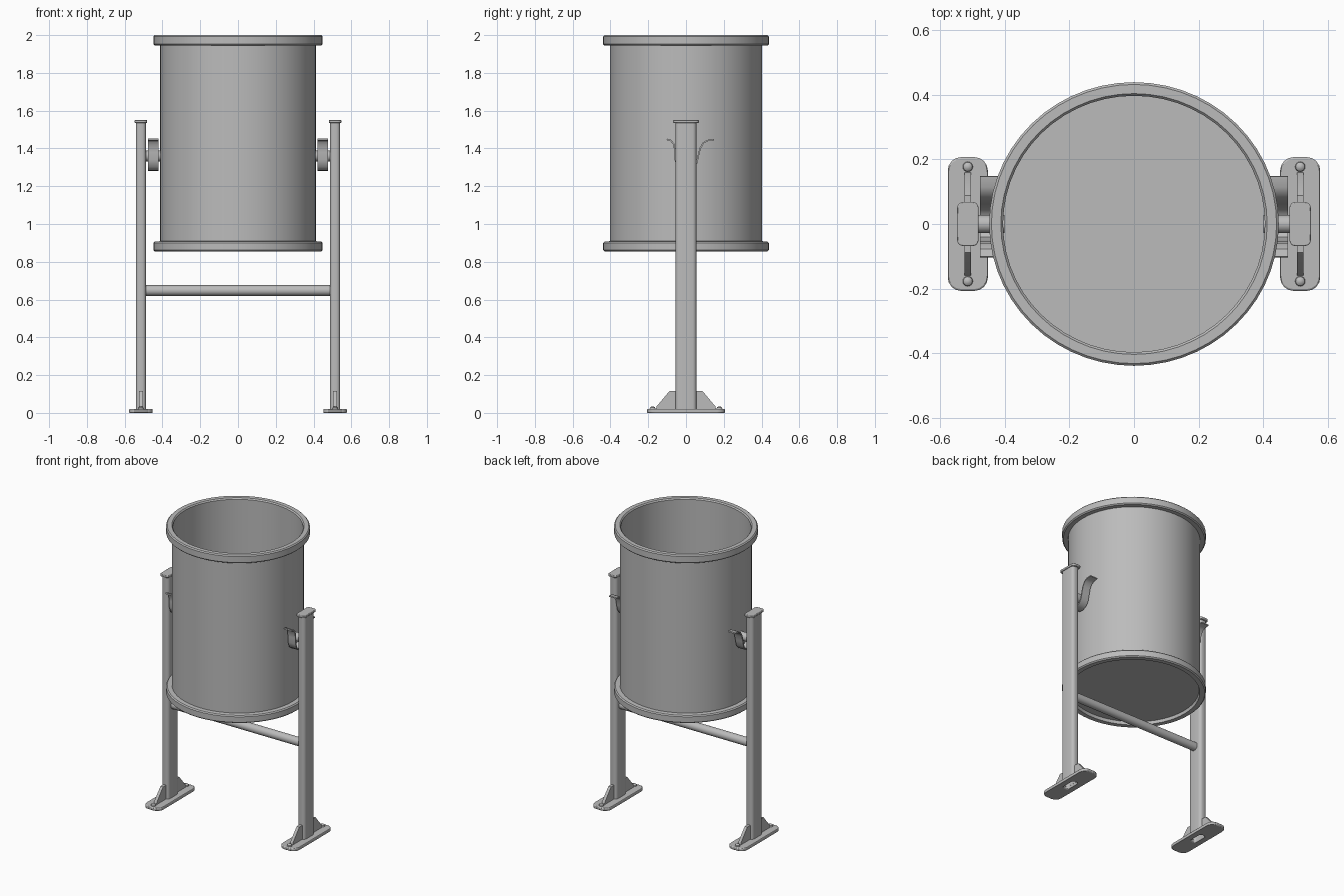
import bpy, bmesh, math
from mathutils import Matrix

if "Cube" in bpy.data.objects:
    bpy.data.objects.remove(bpy.data.objects["Cube"], do_unlink=True)

GREY = (0.5, 0.5, 0.5, 1.0)
steel = bpy.data.materials.new("grey_steel")
steel.use_nodes = True
steel.diffuse_color = GREY
steel.node_tree.nodes["Principled BSDF"].inputs["Base Color"].default_value = GREY

POST_X = 0.514
AXLE_Z = 1.36


def finish(bm, name, bevel=0.0):
    """Turn a bmesh into a shaded object with the steel material."""
    bmesh.ops.recalc_face_normals(bm, faces=bm.faces)
    mesh = bpy.data.meshes.new(name)
    bm.to_mesh(mesh)
    bm.free()
    mesh.materials.append(steel)
    mesh.shade_smooth()
    mesh.set_sharp_from_angle(angle=math.radians(35))
    obj = bpy.data.objects.new(name, mesh)
    bpy.context.collection.objects.link(obj)
    if bevel:
        mod = obj.modifiers.new("edge_bevel", "BEVEL")
        mod.width = bevel
        mod.segments = 2
        mod.limit_method = "ANGLE"
        mod.angle_limit = math.radians(50)
    return obj


def rounded_rect(hx, hy, r, steps=4):
    """Outline of a rounded rectangle centred on the origin."""
    pts = []
    for i, (sx, sy) in enumerate([(1, 1), (-1, 1), (-1, -1), (1, -1)]):
        for k in range(steps + 1):
            a = math.pi / 2 * (i + k / steps)
            pts.append((sx * (hx - r) + r * math.cos(a), sy * (hy - r) + r * math.sin(a)))
    return pts


def tube(name, outer, inner, x, z0, z1, bevel=0.0):
    """Upright hollow prism between two outlines of equal length."""
    bm = bmesh.new()
    rings = [[bm.verts.new((x + px, py, z)) for px, py in loop]
             for loop, z in ((outer, z0), (outer, z1), (inner, z1), (inner, z0))]
    n = len(outer)
    for a in range(4):
        lo, hi = rings[a], rings[(a + 1) % 4]
        for i in range(n):
            j = (i + 1) % n
            bm.faces.new((lo[i], lo[j], hi[j], hi[i]))
    return finish(bm, name, bevel)


def prism(name, outline, place, depth, bevel=0.0):
    """Solid made by pushing an outline, placed by a function, along depth."""
    bm = bmesh.new()
    face = bm.faces.new([bm.verts.new(place(a, b)) for a, b in outline])
    ext = bmesh.ops.extrude_face_region(bm, geom=[face])
    verts = [v for v in ext["geom"] if isinstance(v, bmesh.types.BMVert)]
    bmesh.ops.translate(bm, verts=verts, vec=depth)
    return finish(bm, name, bevel)


def rod(name, x0, x1, z, r):
    """Round bar lying along x."""
    bm = bmesh.new()
    mat = Matrix.Translation(((x0 + x1) / 2, 0, z)) @ Matrix.Rotation(math.pi / 2, 4, "Y")
    bmesh.ops.create_cone(bm, cap_ends=True, segments=24, radius1=r, radius2=r,
                          depth=abs(x1 - x0), matrix=mat)
    return finish(bm, name)


def revolve(name, profile, segments, stretch_y=1.0, at=(0, 0, 0)):
    """Spin an (r, z) profile around z."""
    bm = bmesh.new()
    verts = [bm.verts.new((r, 0, z)) for r, z in profile]
    edges = [bm.edges.new(pair) for pair in zip(verts, verts[1:])]
    bmesh.ops.spin(bm, geom=verts + edges, axis=(0, 0, 1), cent=(0, 0, 0),
                   angle=math.tau, steps=segments, use_merge=False)
    bmesh.ops.remove_doubles(bm, verts=bm.verts, dist=0.0002)
    bmesh.ops.scale(bm, vec=(1, stretch_y, 1), verts=bm.verts)
    bmesh.ops.translate(bm, vec=at, verts=bm.verts)
    return finish(bm, name)


# Open drum with a rolled rim at both ends and a recessed floor
revolve("drum", [
    (0, 0.875), (0.405, 0.875), (0.41, 0.855), (0.441, 0.855), (0.448, 0.862),
    (0.448, 0.9), (0.441, 0.907), (0.412, 0.909), (0.412, 1.945), (0.441, 1.945),
    (0.448, 1.952), (0.448, 1.993), (0.441, 2.0), (0.412, 2.0), (0.405, 1.992),
    (0.405, 0.89), (0, 0.89)], 56, stretch_y=0.979)

# Bar joining the two posts
rod("crossbar", -0.49, 0.49, 0.648, 0.028)

# Hook centre line, as (y, z)
HOOK = [(-0.102, 1.448), (-0.08, 1.442), (-0.063, 1.42), (-0.058, 1.38), (-0.057, 1.34),
        (-0.044, 1.304), (-0.02, 1.287), (0.008, 1.285), (0.036, 1.296), (0.056, 1.322),
        (0.065, 1.36), (0.075, 1.4), (0.092, 1.43), (0.115, 1.442), (0.148, 1.446)]


def strip(path, t):
    """Closed outline of a thin band following a path."""
    left, right = [], []
    for i, (a, b) in enumerate(path):
        p, q = path[max(i - 1, 0)], path[min(i + 1, len(path) - 1)]
        dx, dy = q[0] - p[0], q[1] - p[1]
        n = math.hypot(dx, dy) * 2 / t
        left.append((a - dy / n, b + dx / n))
        right.append((a + dy / n, b - dx / n))
    return left + right[::-1]


GUSSET = [(0.05, 0.018), (0.16, 0.018), (0.155, 0.035), (0.088, 0.115), (0.05, 0.115)]
BOLT = [(0, 0.0345), (0.008, 0.033), (0.014, 0.028), (0.016, 0.018), (0, 0.018)]

for side, s in (("left", 1), ("right", -1)):
    x = s * POST_X
    bore = rounded_rect(0.021, 0.05, 0.015)

    # Hollow post, its cap and the foot plate
    tube(side + "_post", rounded_rect(0.027, 0.055, 0.02), bore, x, 0.018, 1.54)
    prism(side + "_post_cap", rounded_rect(0.033, 0.068, 0.018),
          lambda a, b: (x + a, b, 1.535), (0, 0, 0.015), 0.003)
    tube(side + "_foot_plate", rounded_rect(0.062, 0.207, 0.042), bore, x, 0, 0.02, 0.005)

    # Gussets and bolts on the foot plate
    for end, e in (("front", -1), ("back", 1)):
        prism(f"{side}_{end}_gusset", GUSSET,
              lambda a, b: (x - 0.01, e * a, b), (0.02, 0, 0))
        revolve(f"{side}_{end}_bolt", BOLT, 16, at=(x, e * 0.177, 0))

    # Pivot pin and the open hook that carries it
    rod(side + "_pivot_pin", s * 0.4, s * 0.49, AXLE_Z, 0.028)
    prism(side + "_hook", strip(HOOK, 0.008),
          lambda a, b: (s * 0.42, a, b), (s * 0.057, 0, 0))
